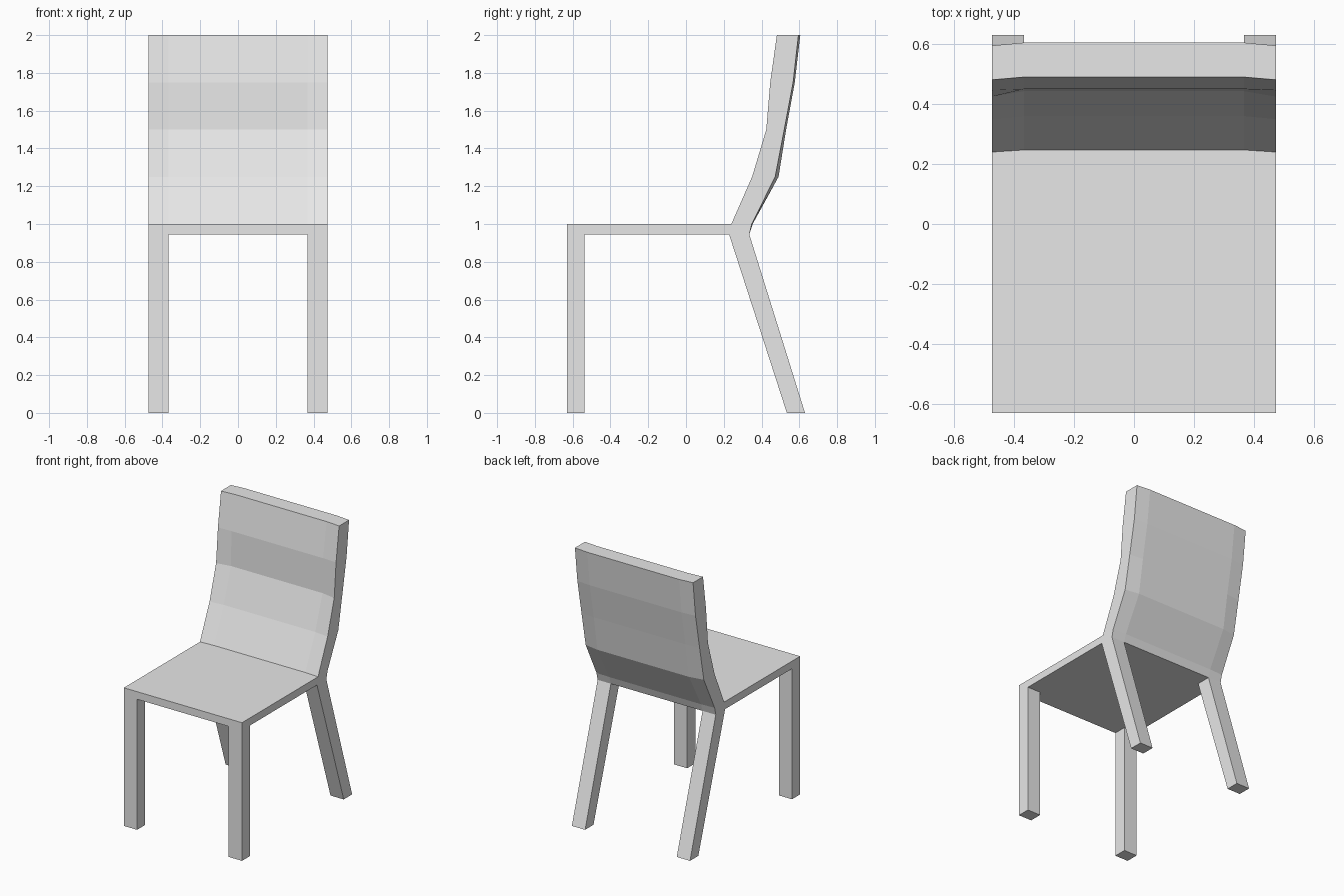
import bpy
import bmesh

cube = bpy.data.objects.get("Cube")
if cube:
    bpy.data.objects.remove(cube, do_unlink=True)

# One plain light grey for the whole chair
grey = bpy.data.materials.new("light_grey")
grey.use_nodes = True
grey.diffuse_color = (0.8, 0.8, 0.8, 1)
grey.node_tree.nodes["Principled BSDF"].inputs["Base Color"].default_value = (0.8, 0.8, 0.8, 1)

HALF, INNER = 0.473, 0.367      # outer side and inner side of the legs
FRONT, UNDER, TOP = -0.63, 0.945, 1.0


def loft(name, stations):
    """Skin a closed (y, z) profile across a list of (x, profile) stations."""
    bm = bmesh.new()
    rings = [[bm.verts.new((x, y, z)) for y, z in prof] for x, prof in stations]
    for a, b in zip(rings, rings[1:]):
        for i in range(len(a)):
            j = (i + 1) % len(a)
            bm.faces.new((a[i], a[j], b[j], b[i]))
    bm.faces.new(rings[0])
    bm.faces.new(rings[-1])
    bmesh.ops.recalc_face_normals(bm, faces=bm.faces)
    mesh = bpy.data.meshes.new(name)
    bm.to_mesh(mesh)
    bm.free()
    mesh.materials.append(grey)
    obj = bpy.data.objects.new(name, mesh)
    bpy.context.collection.objects.link(obj)
    return obj


# Seat and curved backrest: heights shared, depths differ at edge and middle
heights = [TOP, 1.25, 1.5, 1.75, 2.0]


def shell_profile(front_depths, back_depths):
    front = list(zip(front_depths, heights))
    back = list(zip(back_depths, heights))[::-1]
    return [(FRONT, UNDER), (FRONT, TOP)] + front + back + [(0.335, UNDER)]


edge = shell_profile([0.24, 0.35, 0.425, 0.446, 0.481],
                     [0.348, 0.472, 0.52, 0.567, 0.595])
middle = shell_profile([0.247, 0.36, 0.443, 0.45, 0.49],
                       [0.353, 0.49, 0.53, 0.576, 0.605])
loft("seat_and_backrest", [(-HALF, edge), (-INNER, middle), (INNER, middle), (HALF, edge)])

# Legs: straight at the front, raked backwards at the rear
front_leg = [(FRONT, 0), (-0.537, 0), (-0.537, UNDER), (FRONT, UNDER)]
rear_leg = [(0.534, 0), (0.63, 0), (0.335, UNDER), (0.228, UNDER)]
for side, s in (("left", 1), ("right", -1)):
    for part, prof in (("front_leg", front_leg), ("rear_leg", rear_leg)):
        loft(f"{part}_{side}", [(s * INNER, prof), (s * HALF, prof)])
